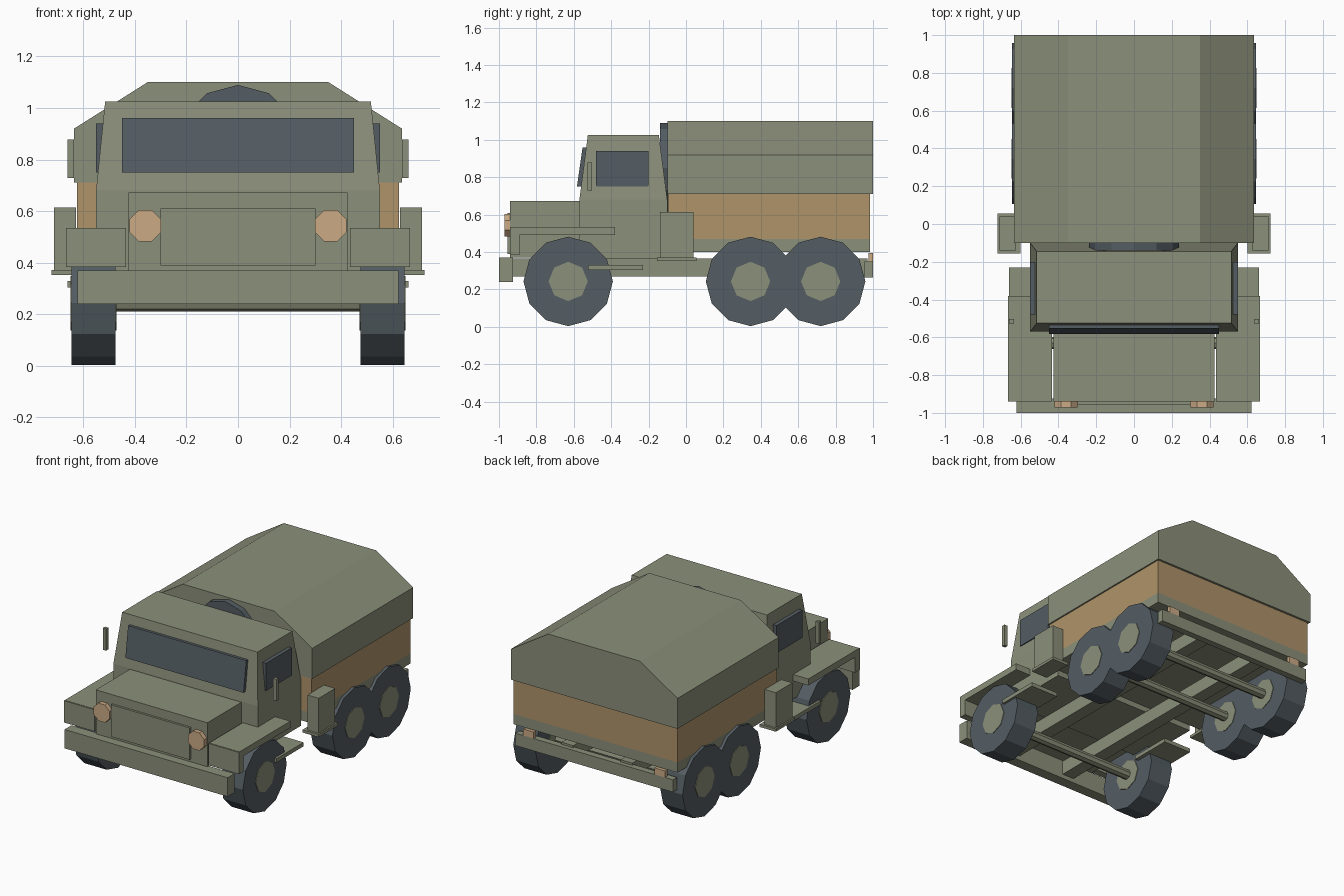
import bpy, bmesh, math
from mathutils import Matrix, Vector

if "Cube" in bpy.data.objects:
    bpy.data.objects.remove(bpy.data.objects["Cube"])


def material(name, rgb):
    m = bpy.data.materials.new(name)
    m.diffuse_color = (*rgb, 1)
    m.use_nodes = True
    m.node_tree.nodes["Principled BSDF"].inputs["Base Color"].default_value = m.diffuse_color
    return m


GREEN = material("olive green", (0.26, 0.277, 0.195))
DARK = material("dark slate", (0.088, 0.11, 0.125))
WOOD = material("tan wood", (0.43, 0.295, 0.142))
LAMP = material("pale lamp", (0.60, 0.405, 0.235))


def finish(name, bm, mat):
    bmesh.ops.recalc_face_normals(bm, faces=bm.faces)
    me = bpy.data.meshes.new(name)
    bm.to_mesh(me)
    bm.free()
    me.materials.append(mat)
    ob = bpy.data.objects.new(name, me)
    bpy.context.collection.objects.link(ob)
    return ob


def box(name, x, y, z, mat=GREEN):
    """Box from three (min, max) ranges."""
    bm = bmesh.new()
    bmesh.ops.create_cube(bm, size=1)
    for v in bm.verts:
        v.co = Vector([(a + b) / 2 + c * (b - a) for (a, b), c in zip((x, y, z), v.co)])
    return finish(name, bm, mat)


def pair(name, x, y, z, mat=GREEN):
    """The same box on both sides."""
    box(name + "_right", x, y, z, mat)
    box(name + "_left", (-x[1], -x[0]), y, z, mat)


def cylinder(name, center, r, depth, sides, axis, mat, turn=0):
    bm = bmesh.new()
    bmesh.ops.create_cone(bm, cap_ends=True, segments=sides, radius1=r, radius2=r, depth=depth)
    rot = Matrix.Rotation(math.pi / 2, 4, 'Y' if axis == 'X' else 'X')
    bm.transform(Matrix.Translation(center) @ rot @ Matrix.Rotation(turn, 4, 'Z'))
    return finish(name, bm, mat)


def extrude_profile(name, pts, direction, mat):
    """Closed profile pushed along a direction."""
    bm = bmesh.new()
    f = bm.faces.new([bm.verts.new(p) for p in pts])
    new = bmesh.ops.extrude_face_region(bm, geom=[f])["geom"]
    bmesh.ops.translate(bm, vec=direction, verts=[v for v in new if isinstance(v, bmesh.types.BMVert)])
    return finish(name, bm, mat)


# Canopy and cargo bed
half = [(0.635, 0.71), (0.635, 0.92), (0.35, 1.10)]
outline = half + [(-x, z) for x, z in reversed(half)]
extrude_profile("canopy", [(x, -0.10, z) for x, z in outline], (0, 1.10, 0), GREEN)
box("bed_boards", (-0.625, 0.625), (-0.095, 0.985), (0.47, 0.71), WOOD)
box("bed_floor", (-0.625, 0.625), (-0.095, 0.985), (0.40, 0.47))

# Cab: straight lower body with a tapered upper part
bm = bmesh.new()
rings = []
for hx, y0, y1, z in ((0.55, -0.57, -0.10, 0.365), (0.55, -0.57, -0.10, 0.68),
                      (0.515, -0.525, -0.145, 1.025)):
    rings.append([bm.verts.new((x, y, z)) for x, y in ((-hx, y0), (hx, y0), (hx, y1), (-hx, y1))])
for a, b in zip(rings, rings[1:]):
    for i in range(4):
        j = (i + 1) % 4
        bm.faces.new((a[i], a[j], b[j], b[i]))
bm.faces.new(rings[0])
bm.faces.new(rings[-1])
finish("cab", bm, GREEN)

# Windows and mirrors
extrude_profile("windshield", [(-0.45, -0.583, 0.75), (-0.45, -0.56, 0.75),
                               (-0.45, -0.53, 0.96), (-0.45, -0.553, 0.96)], (0.9, 0, 0), DARK)
pair("side_window", (0.52, 0.55), (-0.48, -0.20), (0.75, 0.94), DARK)
pair("mirror", (0.636, 0.661), (-0.527, -0.503), (0.728, 0.878))

# Hood, grille, headlights and bumper
box("hood", (-0.425, 0.425), (-0.94, -0.56), (0.37, 0.673))
box("grille", (-0.30, 0.30), (-0.955, -0.93), (0.39, 0.61))
box("bumper", (-0.622, 0.622), (-1.0, -0.925), (0.24, 0.37))
for s, side in ((1, "right"), (-1, "left")):
    cylinder("headlight_" + side, (0.36 * s, -0.948, 0.543), 0.066, 0.045, 8, 'Y', LAMP, math.pi / 8)

# Fenders, steps and side lockers
pair("fender_top", (0.435, 0.666), (-0.935, -0.38), (0.49, 0.535))
pair("fender_front", (0.435, 0.666), (-0.94, -0.89), (0.383, 0.533))
pair("step", (0.45, 0.661), (-0.525, -0.23), (0.303, 0.33))
pair("locker", (0.628, 0.713), (-0.14, 0.04), (0.37, 0.613))
pair("locker_shelf", (0.60, 0.723), (-0.155, 0.055), (0.353, 0.372))

# Frame, rear beam and tail lights
pair("frame_rail", (0.18, 0.27), (-0.93, 0.97), (0.27, 0.365))
box("rear_beam", (-0.60, 0.60), (0.955, 1.0), (0.265, 0.35))
pair("tail_light", (0.46, 0.54), (0.975, 1.0), (0.35, 0.395), LAMP)

# Wheels with hubs on three axles
for y, place in ((-0.63, "front"), (0.345, "middle"), (0.72, "rear")):
    cylinder(place + "_axle", (0, y, 0.243), 0.033, 1.0, 8, 'X', GREEN)
    for s, side in ((1, "right"), (-1, "left")):
        cylinder(f"{place}_tyre_{side}", (0.56 * s, y, 0.243), 0.239, 0.17, 12, 'X', DARK)
        cylinder(f"{place}_hub_{side}", (0.56 * s, y, 0.243), 0.105, 0.178, 8, 'X', GREEN)

# Spare wheel behind the cab
cylinder("spare_wheel", (0, -0.115, 0.85), 0.239, 0.05, 12, 'Y', DARK)
